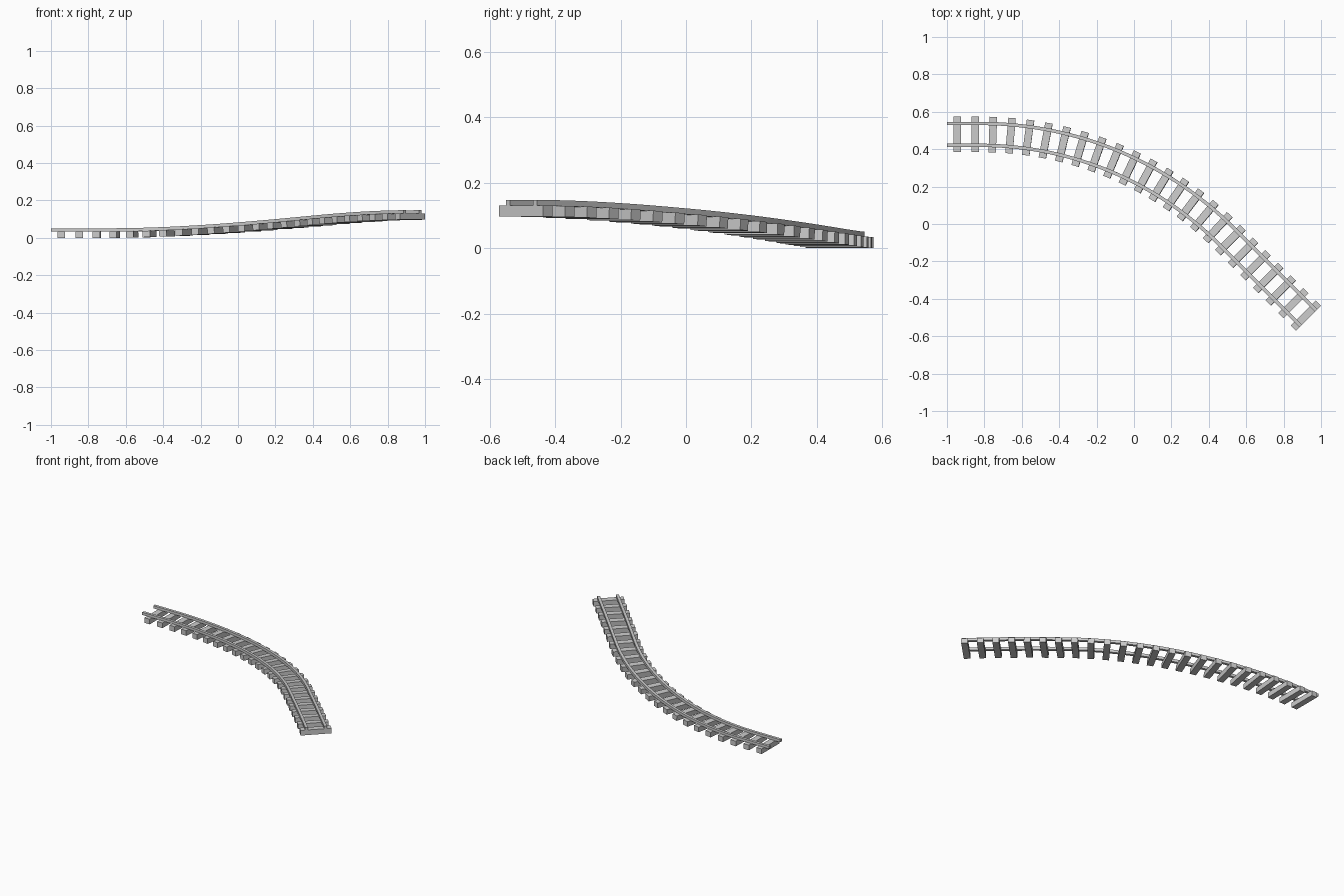
import bpy, bmesh
from math import sin, cos, pi
from mathutils import Vector, Matrix

if "Cube" in bpy.data.objects:
    bpy.data.objects.remove(bpy.data.objects["Cube"])

LEAD, RADIUS, TURN = 0.18, 1.86, pi / 4
ARC = RADIUS * TURN
LENGTH = 2.26
START = Vector((-1.0, 0.479))
RISE = 0.097


def frame(s):
    """Matrix at distance s along the centre line: x forward, y left, z up."""
    a = min(max((s - LEAD) / RADIUS, 0), TURN)
    straight = max(s - LEAD - ARC, 0)
    x = START.x + min(s, LEAD) + RADIUS * sin(a) + straight * cos(a)
    y = START.y - RADIUS * (1 - cos(a)) - straight * sin(a)
    t = min(max((s - 0.3) / 2.0, 0), 1)
    z = RISE * t * t * (3 - 2 * t)
    slope = RISE * 6 * t * (1 - t) / 2.0
    fwd = Vector((cos(a), -sin(a), slope)).normalized()
    left = Vector((sin(a), cos(a), 0))
    up = fwd.cross(left)
    m = Matrix((fwd, left, up)).transposed().to_4x4()
    m.translation = (x, y, z)
    return m


def finish(name, bm):
    bmesh.ops.recalc_face_normals(bm, faces=bm.faces)
    me = bpy.data.meshes.new(name)
    bm.to_mesh(me)
    bm.free()
    ob = bpy.data.objects.new(name, me)
    bpy.context.collection.objects.link(ob)
    return ob


# Rails: rectangular section swept along the track
def rail(name, offset, width=0.018, z0=0.033, z1=0.051, steps=48):
    bm = bmesh.new()
    h = width / 2
    section = [(offset - h, z0), (offset + h, z0), (offset + h, z1), (offset - h, z1)]
    rings = []
    for i in range(steps + 1):
        m = frame(LENGTH * i / steps)
        rings.append([bm.verts.new(m @ Vector((0, y, z))) for y, z in section])
    for a, b in zip(rings, rings[1:]):
        for k in range(4):
            n = (k + 1) % 4
            bm.faces.new((a[k], a[n], b[n], b[k]))
    bm.faces.new(rings[0])
    bm.faces.new(rings[-1])
    return finish(name, bm)


rail("left_rail", 0.0585)
rail("right_rail", -0.0585)

# Sleepers: evenly spaced blocks under the rails
COUNT, FIRST, LAST = 24, 0.055, 2.241
for i in range(COUNT):
    m = frame(FIRST + (LAST - FIRST) * i / (COUNT - 1))
    bm = bmesh.new()
    bmesh.ops.create_cube(bm, size=1, matrix=m @ Matrix.Translation((0, 0, 0.017))
                          @ Matrix.Diagonal((0.04, 0.19, 0.034, 1)))
    finish(f"sleeper_{i + 1:02d}", bm)
